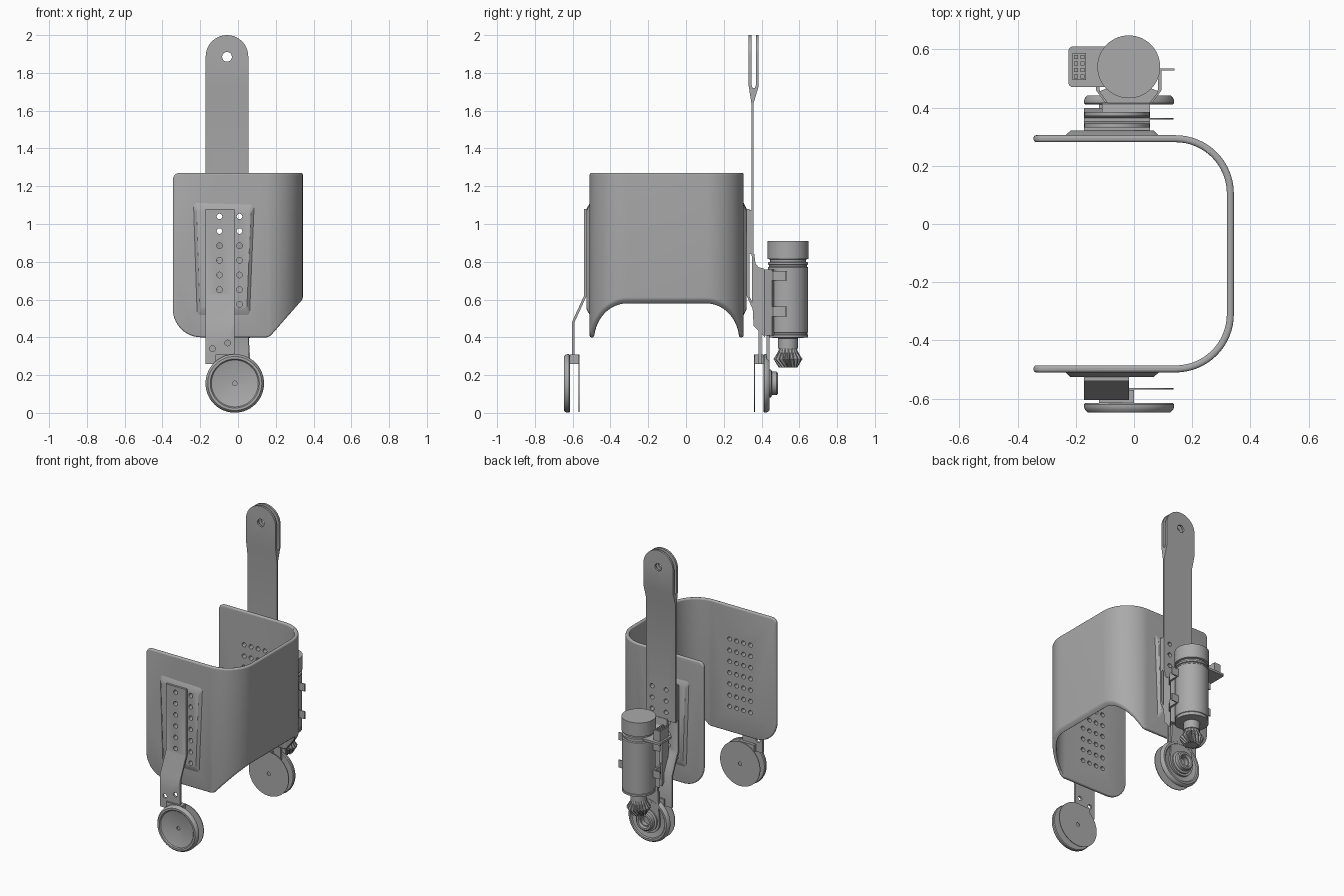
import bpy, bmesh, math
from mathutils import Vector, Matrix

cube = bpy.data.objects.get("Cube")
if cube:
    bpy.data.objects.remove(cube)

grey = bpy.data.materials.new("plain grey")
grey.use_nodes = True
colour = (0.4, 0.4, 0.4, 1)
grey.diffuse_color = colour
grey.node_tree.nodes["Principled BSDF"].inputs["Base Color"].default_value = colour


# ---------- helpers ----------
def finish(name, bm, smooth=True):
    bmesh.ops.remove_doubles(bm, verts=bm.verts, dist=1e-5)
    bmesh.ops.recalc_face_normals(bm, faces=bm.faces)
    mesh = bpy.data.meshes.new(name)
    bm.to_mesh(mesh)
    bm.free()
    mesh.materials.append(grey)
    ob = bpy.data.objects.new(name, mesh)
    bpy.context.collection.objects.link(ob)
    if smooth:
        shade(ob)
    return ob


def activate(ob):
    bpy.ops.object.select_all(action='DESELECT')
    ob.select_set(True)
    bpy.context.view_layer.objects.active = ob


def shade(ob):
    activate(ob)
    bpy.ops.object.shade_smooth_by_angle(angle=math.radians(32))


def boolean(ob, cutter, operation='DIFFERENCE'):
    mod = ob.modifiers.new("cut", 'BOOLEAN')
    mod.object, mod.operation, mod.solver = cutter, operation, 'EXACT'
    activate(ob)
    bpy.ops.object.modifier_apply(modifier=mod.name)


def place(axis, u, v, h):
    return {'x': (h, u, v), 'y': (u, h, v), 'z': (u, v, h)}[axis]


def prism(name, pts, axis, a, b, taper=1.0):
    """Extrude a 2D outline along an axis, the far end optionally tapered."""
    bm = bmesh.new()
    cu = (min(p[0] for p in pts) + max(p[0] for p in pts)) / 2
    cv = (min(p[1] for p in pts) + max(p[1] for p in pts)) / 2
    near = [bm.verts.new(place(axis, u, v, a)) for u, v in pts]
    far = [bm.verts.new(place(axis, cu + (u - cu) * taper, cv + (v - cv) * taper, b))
           for u, v in pts]
    bm.faces.new(near)
    bm.faces.new(far)
    for i in range(len(pts)):
        j = (i + 1) % len(pts)
        bm.faces.new((near[i], near[j], far[j], far[i]))
    return finish(name, bm)


def box(name, x0, x1, y0, y1, z0, z1):
    return prism(name, [(x0, y0), (x1, y0), (x1, y1), (x0, y1)], 'z', z0, z1)


def rounded(corners, n=10):
    """Outline from (u, v, radius) corners."""
    out = []
    for i, (u, v, r) in enumerate(corners):
        p = Vector((u, v))
        a = (Vector(corners[i - 1][:2]) - p).normalized()
        b = (Vector(corners[(i + 1) % len(corners)][:2]) - p).normalized()
        if r == 0:
            out.append((u, v))
            continue
        half = a.angle(b) / 2
        centre = p + (a + b).normalized() * r / math.sin(half)
        s = p + a * r / math.tan(half) - centre
        e = p + b * r / math.tan(half) - centre
        sweep = s.angle_signed(e)
        for k in range(n + 1):
            t = -sweep * k / n
            q = Matrix.Rotation(t, 2) @ s + centre
            out.append((q.x, q.y))
    return out


def lathe(name, axis, c, profile, n=56):
    """Spin a closed (radius, height) profile round an axis."""
    bm = bmesh.new()
    rings = []
    for k in range(n):
        t = math.tau * k / n
        rings.append([bm.verts.new(place(axis, c[0] + r * math.cos(t), c[1] + r * math.sin(t), h))
                      for r, h in profile])
    m = len(profile)
    for k in range(n):
        p, q = rings[k], rings[(k + 1) % n]
        for i in range(m):
            j = (i + 1) % m
            if profile[i][0] == 0 and profile[j][0] == 0:
                continue
            if profile[i][0] == 0:
                bm.faces.new((p[i], p[j], q[j]))
            elif profile[j][0] == 0:
                bm.faces.new((p[i], p[j], q[i]))
            else:
                bm.faces.new((p[i], p[j], q[j], q[i]))
    return finish(name, bm)


def drill(obs, spots, r=0.015):
    """Bore round holes along y at (x, z) spots."""
    bm = bmesh.new()
    for x, z in spots:
        bmesh.ops.create_cone(bm, cap_ends=True, segments=16, radius1=r, radius2=r, depth=2,
                              matrix=Matrix.Translation((x, 0, z)) @ Matrix.Rotation(math.pi / 2, 4, 'X'))
    cutter = finish("hole_cutter", bm, False)
    cutter.hide_render = True
    for ob in obs:
        boolean(ob, cutter)
        shade(ob)
    bpy.data.objects.remove(cutter)


rows = [0.575 + 0.0775 * i for i in range(7)]
cols = [-0.151, -0.098, -0.045, 0.008]

# ---------- U-shaped shell ----------
outer = rounded([(-0.345, -0.51, 0), (0.343, -0.51, 0.2), (0.343, 0.305, 0.2), (-0.345, 0.305, 0)], 16)
inner = rounded([(-0.345, 0.281, 0), (0.319, 0.281, 0.176), (0.319, -0.486, 0.176), (-0.345, -0.486, 0)], 16)
shell = prism("shell", outer + inner, 'z', 0.3, 1.27)
trim = prism("shell_trim", rounded([(-0.345, 1.27, 0.035), (0.6, 1.27, 0), (0.6, 0.9, 0), (0.345, 0.605, 0),
                                    (0.165, 0.4, 0.04), (-0.345, 0.4, 0.15)]), 'y', -1, 1)
boolean(shell, trim, 'INTERSECT')
bpy.data.objects.remove(trim)
bevel = shell.modifiers.new("soft_edges", 'BEVEL')
bevel.width, bevel.segments, bevel.use_clamp_overlap = 0.009, 3, False
bevel.limit_method, bevel.angle_limit = 'ANGLE', math.radians(40)
activate(shell)
bpy.ops.object.modifier_apply(modifier=bevel.name)

# ---------- pads, straps and wheels on both sides ----------
wheel = (-0.017, 0.156)
pads, straps = [], []
for side, base, sign, right in (("front", -0.51, -1, -0.018), ("rear", 0.305, 1, 0.055)):
    def Y(d):
        return base + sign * d
    pads.append(prism(side + "_pad", rounded([(-0.24, 1.12, 0.02), (0.09, 1.11, 0.02), (0.065, 0.51, 0.02),
                                              (-0.22, 0.51, 0.02)], 4), 'y', Y(-0.004), Y(0.016), 0.87))
    path = [(0.016, 1.08), (0.016, 0.62), (0.08, 0.48), (0.08, 0.26)]
    strip = [(Y(d), z) for d, z in path] + [(Y(d + 0.014), z) for d, z in reversed(path)]
    straps.append(prism(side + "_strap", strip, 'x', -0.172, right))
    box(side + "_fork_block", -0.12, 0.0, *sorted((Y(0.06), Y(0.105))), 0.26, 0.31)
    lathe(side + "_wheel_dish", 'y', wheel,
          [(0.012, Y(0.105)), (0.15, Y(0.105)), (0.155, Y(0.11)), (0.155, Y(0.118)), (0.151, Y(0.129)),
           (0.143, Y(0.137)), (0.13, Y(0.137)), (0.124, Y(0.13)), (0.08, Y(0.12)), (0.012, Y(0.116))])
    lathe(side + "_wheel_back_disc", 'y', wheel,
          [(0.012, Y(0.054)), (0.152, Y(0.054)), (0.152, Y(0.059)), (0.012, Y(0.059))])

drill([shell] + pads, [(x, z) for x in cols for z in rows])
drill(straps[:1], [(cols[1], z) for z in rows[1:]] + [(-0.135, 0.34), (-0.055, 0.37)])

# ---------- forked upright ----------
upright = prism("upright", [(0.346, 0.83), (0.358, 0.83), (0.358, 1.64), (0.385, 1.73), (0.385, 2.1),
                            (0.371, 2.1), (0.371, 1.74), (0.365, 1.72), (0.352, 1.72), (0.346, 1.74),
                            (0.346, 2.1), (0.332, 2.1), (0.332, 1.73), (0.346, 1.64)], 'x', -0.172, 0.055)
outline = prism("upright_outline", rounded([(-0.171, 2, 0.1125), (0.0545, 2, 0.1125), (0.0545, 0.5, 0),
                                            (-0.171, 0.5, 0)]), 'y', -1, 1)
boolean(upright, outline, 'INTERSECT')
bpy.data.objects.remove(outline)
drill([upright], [(-0.058, 1.885)], 0.026)
spacer = box("upright_spacer", -0.172, 0.055, 0.333, 0.346, 0.84, 1.075)
drill([upright, spacer, straps[1]], [(x, z) for x in cols[1::2] for z in rows])

# ---------- motor, shaft and bevel gear ----------
axis = (-0.018, 0.54)
lathe("motor", 'z', axis,
      [(0, 0.91), (0.108, 0.91), (0.108, 0.815), (0.095, 0.812), (0.095, 0.8), (0.106, 0.797), (0.106, 0.785),
       (0.1, 0.782), (0.1, 0.775), (0.106, 0.77), (0.106, 0.425), (0.102, 0.423), (0.102, 0.415),
       (0.106, 0.413), (0.106, 0.4), (0.052, 0.395), (0.052, 0.34), (0, 0.34)])

bm = bmesh.new()
teeth, rings = 18, []
for tip, root, z, twist in ((0.04, 0.04, 0.36, 0), (0.055, 0.05, 0.32, 0), (0.077, 0.058, 0.285, 0),
                            (0.05, 0.036, 0.24, 0.35)):
    ring = []
    for k in range(teeth * 4):
        t = math.tau * k / (teeth * 4) + twist
        r = tip if k % 4 < 2 else root
        ring.append(bm.verts.new((axis[0] + r * math.cos(t), axis[1] + r * math.sin(t), z)))
    rings.append(ring)
for p, q in zip(rings, rings[1:]):
    for k in range(len(p)):
        j = (k + 1) % len(p)
        bm.faces.new((p[k], p[j], q[j], q[k]))
bm.faces.new(rings[0])
bm.faces.new(rings[-1])
finish("bevel_gear", bm, False)

# ---------- motor bracket, cradle and clamps ----------
prism("motor_bracket", [(0.35, 0.84), (0.362, 0.84), (0.368, 0.79), (0.385, 0.77), (0.412, 0.765),
                        (0.418, 0.755), (0.418, 0.4), (0.358, 0.46), (0.35, 0.6)], 'x', -0.11, 0.055)
prism("motor_cradle", [(-0.09, 0.415), (0.055, 0.415), (0.085, 0.455), (0.05, 0.47), (-0.085, 0.47),
                       (-0.12, 0.455)], 'z', 0.41, 0.76)
for z in (0.7, 0.51):
    for s in (-1, 1):
        def X(d):
            return axis[0] + s * d
        prism("clamp", [(X(0.06), 0.415), (X(0.08), 0.415), (X(0.113), 0.46), (X(0.113), 0.528), (X(0.157), 0.528),
                        (X(0.157), 0.535), (X(0.1), 0.535), (X(0.1), 0.46)], 'z', z, z + 0.052)

# ---------- connector on the motor ----------
prism("connector_plate", rounded([(-0.225, 0.47, 0.015), (-0.08, 0.47, 0), (-0.08, 0.61, 0),
                                  (-0.225, 0.61, 0.015)], 4), 'z', 0.785, 0.8)
box("connector_housing", -0.212, -0.165, 0.495, 0.587, 0.8, 0.87)
for i in range(2):
    for j in range(4):
        x, y = -0.2 + i * 0.023, 0.507 + j * 0.0225
        box("connector_pin", x - 0.007, x + 0.007, y - 0.007, y + 0.007, 0.87, 0.876)

# ---------- drive arm and hub on the rear wheel ----------
arm = [(0.055, 0.43), (-0.09, 0.43)]
for k in range(21):
    t = math.pi * (1.05 + 1.0 * k / 20)
    arm.append((wheel[0] + 0.09 * math.cos(t), wheel[1] + 0.09 * math.sin(t)))
prism("drive_arm", arm, 'y', 0.425, 0.441)
lathe("drive_hub", 'y', wheel,
      [(0.03, 0.43), (0.075, 0.43), (0.075, 0.45), (0.062, 0.455), (0.062, 0.48), (0.055, 0.486),
       (0.042, 0.486), (0.036, 0.47), (0.03, 0.47)])
